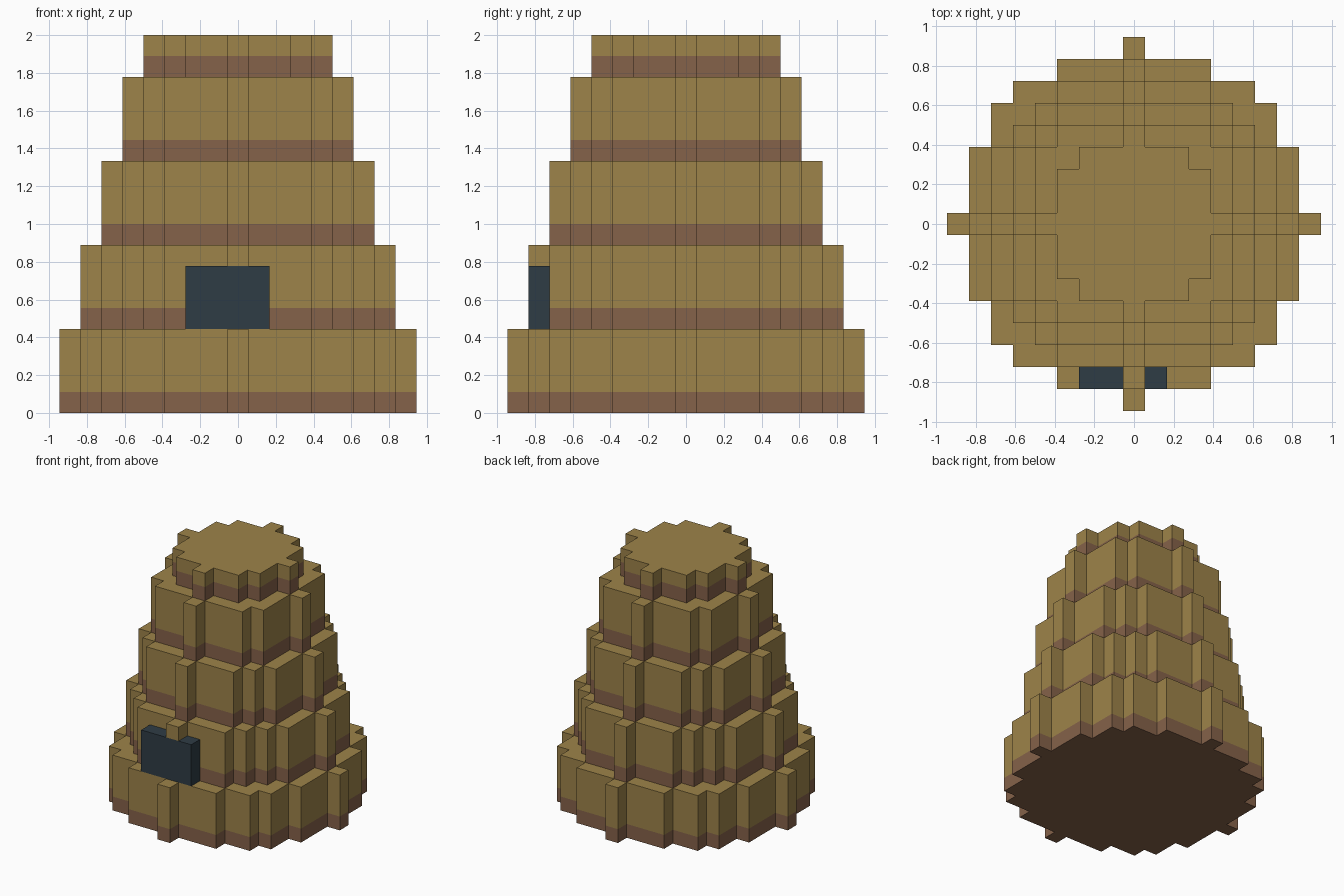
import bpy, bmesh, math

if "Cube" in bpy.data.objects:
    bpy.data.objects.remove(bpy.data.objects["Cube"])

U = 2 / 18  # one voxel; the hive is 18 voxels tall


def material(name, rgb):
    m = bpy.data.materials.new(name)
    m.diffuse_color = (*rgb, 1)
    m.use_nodes = True
    m.node_tree.nodes["Principled BSDF"].inputs["Base Color"].default_value = m.diffuse_color
    return m


STRAW = material("straw", (0.337, 0.227, 0.067))
BAND = material("band", (0.235, 0.122, 0.067))
DARK = material("dark", (0.028, 0.045, 0.060))


def disc_outline(r):
    """Stepped outline of a voxel disc: one quadrant, turned four times."""
    width = [math.isqrt(r * r - y * y) for y in range(r + 1)]
    quad = []
    for y in range(r):
        if width[y + 1] != width[y]:
            quad += [(width[y] + .5, y + .5), (width[y + 1] + .5, y + .5)]
    quad.append((.5, r + .5))
    points = []
    for _ in range(4):
        points += quad
        quad = [(-y, x) for x, y in quad]
    return points


def prism(name, outline, levels, mats):
    """Closed prism with a stack of coloured bands between the levels."""
    bm = bmesh.new()
    rings = [[bm.verts.new((x * U, y * U, z * U)) for x, y in outline] for z in levels]
    n = len(outline)
    bm.faces.new(rings[0][::-1])
    bm.faces.new(rings[-1]).material_index = len(mats) - 1
    for k, (lo, hi) in enumerate(zip(rings, rings[1:])):
        for i in range(n):
            j = (i + 1) % n
            bm.faces.new((lo[i], lo[j], hi[j], hi[i])).material_index = k
    mesh = bpy.data.meshes.new(name)
    bm.to_mesh(mesh)
    bm.free()
    for m in mats:
        mesh.materials.append(m)
    ob = bpy.data.objects.new(name, mesh)
    bpy.context.collection.objects.link(ob)
    return ob


def rect(x0, x1, y0, y1):
    return [(x0, y0), (x1, y0), (x1, y1), (x0, y1)]


# Five tiers, each with a brown band at its foot
for i, r in enumerate((8, 7, 6, 5, 4)):
    outline = disc_outline(r)
    if i == 1:  # the front rib of this tier gives way to the entrance
        outline = [p for p in outline if p[1] > -r]
    z = 4 * i
    top = min(z + 4, 18)
    prism(f"hive_tier_{i + 1}", outline, (z, z + 1, top), (BAND, STRAW))

# Dark entrance and the stub of rib above it
prism("entrance", rect(-2.5, 1.5, -7.5, -6.5), (4, 7), (DARK,))
prism("entrance_rib", rect(-.5, .5, -7.5, -6.5), (7, 8), (STRAW,))
